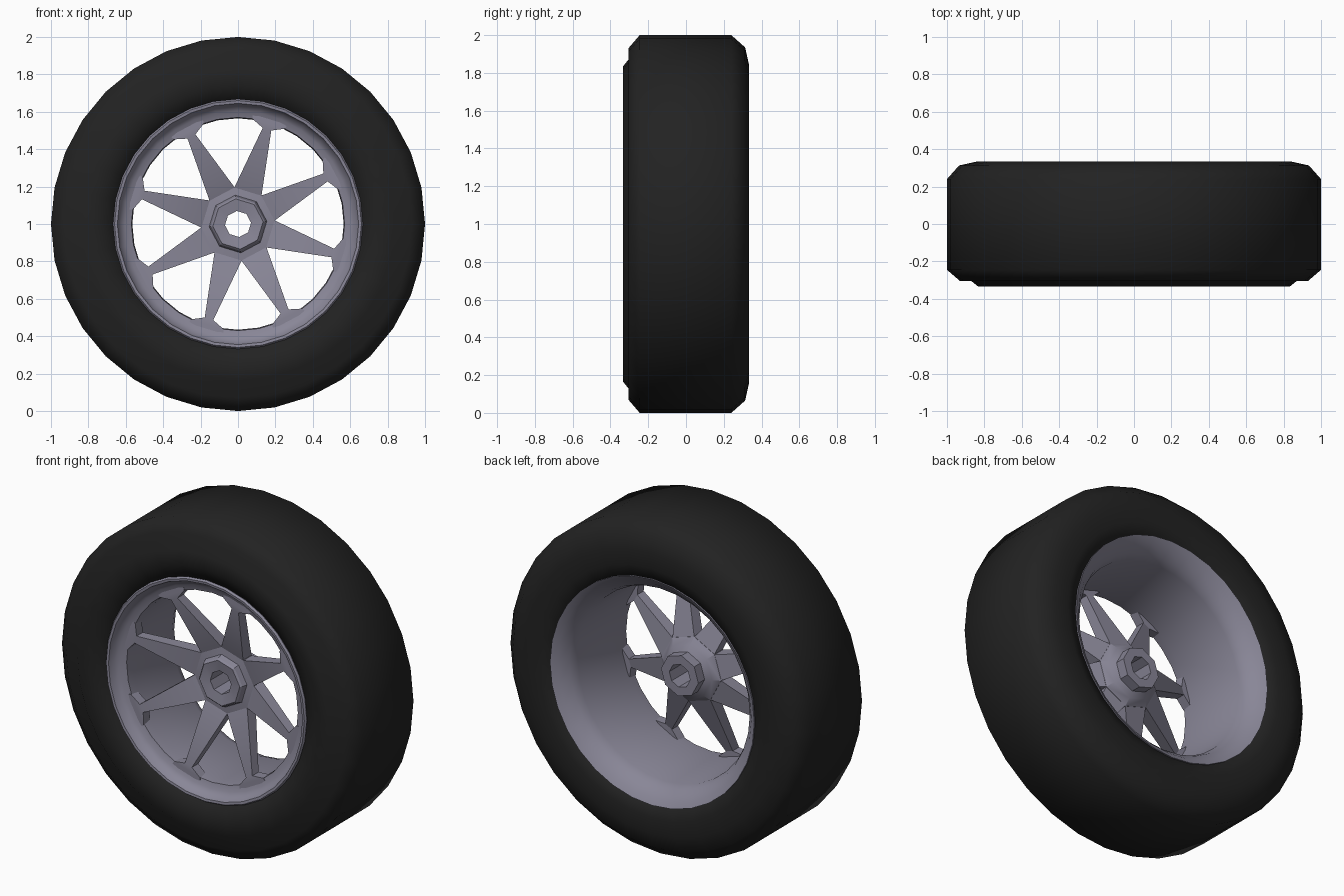
import bpy, bmesh
from math import sin, cos, pi, radians

if "Cube" in bpy.data.objects:
    bpy.data.objects.remove(bpy.data.objects["Cube"])

HUB_Z = 1.0
SPOKES = 8
PHASE = radians(17)            # angle of the first spoke, clockwise from up


def material(name, rgb):
    m = bpy.data.materials.new(name)
    m.use_nodes = True
    m.diffuse_color = (*rgb, 1)
    m.node_tree.nodes["Principled BSDF"].inputs["Base Color"].default_value = (*rgb, 1)
    return m


def finish(bm, name, mat, angle):
    bmesh.ops.recalc_face_normals(bm, faces=bm.faces)
    mesh = bpy.data.meshes.new(name)
    bm.to_mesh(mesh)
    bm.free()
    mesh.materials.append(mat)
    ob = bpy.data.objects.new(name, mesh)
    bpy.context.collection.objects.link(ob)
    bpy.ops.object.select_all(action="DESELECT")
    bpy.context.view_layer.objects.active = ob
    ob.select_set(True)
    bpy.ops.object.shade_smooth_by_angle(angle=radians(angle))
    return ob


def lathe(name, profile, sides, mat, phase=0, angle=40):
    """Turn a closed (radius, y) profile around the axle."""
    bm = bmesh.new()
    rings = []
    for i in range(sides):
        t = phase + 2 * pi * i / sides
        rings.append([bm.verts.new((r * sin(t), y, HUB_Z + r * cos(t))) for r, y in profile])
    n = len(profile)
    for i in range(sides):
        a, b = rings[i], rings[(i + 1) % sides]
        for j in range(n):
            k = (j + 1) % n
            bm.faces.new((a[j], a[k], b[k], b[j]))
    return finish(bm, name, mat, angle)


def spoke(name, sections, t, mat):
    """Loft rectangles (radius, half width, front y, back y) outwards."""
    bm = bmesh.new()
    loops = []
    for r, w, front, back in sections:
        corners = ((-w, front), (w, front), (w, back), (-w, back))
        loops.append([bm.verts.new((r * sin(t) + s * cos(t), y,
                                    HUB_Z + r * cos(t) - s * sin(t))) for s, y in corners])
    for a, b in zip(loops, loops[1:]):
        for j in range(4):
            k = (j + 1) % 4
            bm.faces.new((a[j], a[k], b[k], b[j]))
    bm.faces.new(loops[0])
    bm.faces.new(loops[-1])
    return finish(bm, name, mat, 20)


rubber = material("black rubber", (0.016, 0.016, 0.016))
alloy = material("grey alloy", (0.25, 0.24, 0.31))

# Tyre: stepped front shoulder, rounded back shoulder, hidden beads inside
lathe("tyre", [
    (0.66, -0.29), (0.74, -0.32), (0.835, -0.333), (0.87, -0.305), (0.93, -0.305),
    (1.0, -0.245), (1.0, 0.24), (0.935, 0.313), (0.845, 0.333), (0.75, 0.333),
    (0.67, 0.31), (0.64, 0.2), (0.64, -0.2)], 32, rubber, angle=75)

# Rim: front lip, dished step, barrel and flared back flange
lathe("rim", [
    (0.668, -0.30), (0.66, -0.312), (0.645, -0.31), (0.632, -0.275), (0.605, -0.255),
    (0.57, -0.245), (0.565, -0.19), (0.58, 0.2), (0.6, 0.25), (0.645, 0.3),
    (0.68, 0.322), (0.68, 0.3), (0.62, 0.2), (0.62, -0.2)], 32, alloy)

# Hub: octagonal boss on a wider base, bored through
lathe("hub", [
    (0.07, -0.165), (0.135, -0.175), (0.145, -0.165), (0.155, -0.135), (0.2, -0.13),
    (0.2, -0.05), (0.16, -0.02), (0.125, 0.0), (0.125, 0.06), (0.07, 0.06)],
    SPOKES, alloy, phase=PHASE + pi / SPOKES, angle=25)

# Spokes: wide at the hub, narrow at the tip, with a flared foot on the rim
for i in range(SPOKES):
    spoke(f"spoke_{i + 1}", [
        (0.18, 0.076, -0.13, -0.05), (0.53, 0.024, -0.25, -0.19),
        (0.56, 0.09, -0.25, -0.19), (0.59, 0.1, -0.25, -0.19)],
        PHASE + 2 * pi * i / SPOKES, alloy)
